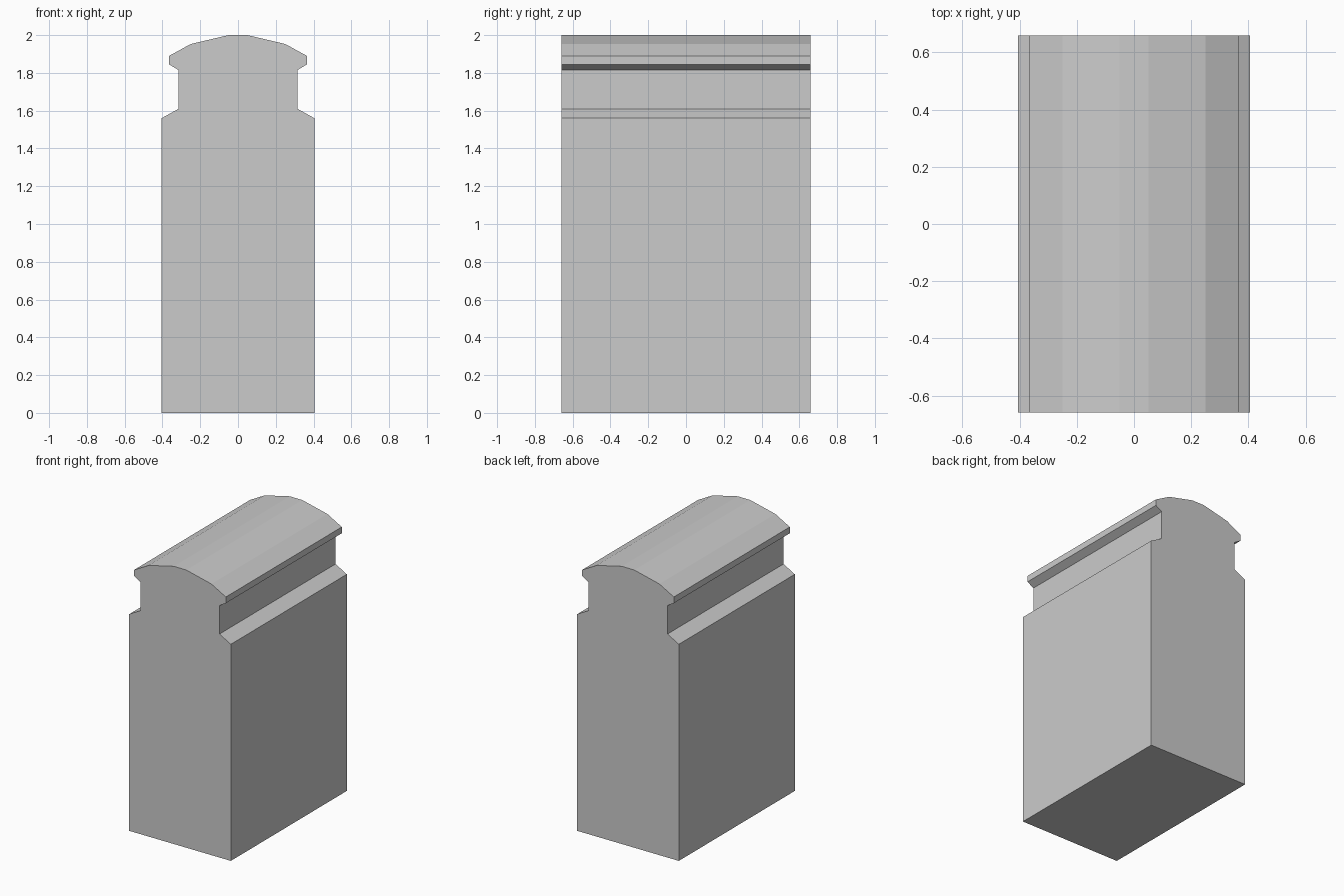
import bpy, bmesh

if "Cube" in bpy.data.objects:
    bpy.data.objects.remove(bpy.data.objects["Cube"])

HALF_DEPTH = 0.66


def extrude_profile(name, half):
    """Mirror a right-hand (x, z) outline, listed bottom to top, and extrude it along y."""
    outline = half + [(-x, z) for x, z in reversed(half)]
    bm = bmesh.new()
    face = bm.faces.new([bm.verts.new((x, -HALF_DEPTH, z)) for x, z in outline])
    new = bmesh.ops.extrude_face_region(bm, geom=[face])["geom"]
    verts = [g for g in new if isinstance(g, bmesh.types.BMVert)]
    bmesh.ops.translate(bm, verts=verts, vec=(0, 2 * HALF_DEPTH, 0))
    bmesh.ops.recalc_face_normals(bm, faces=bm.faces)
    mesh = bpy.data.meshes.new(name)
    bm.to_mesh(mesh)
    bm.free()
    obj = bpy.data.objects.new(name, mesh)
    bpy.context.collection.objects.link(obj)
    return obj


# plain block courses
W = 0.405
extrude_profile("base_course", [(W, 0), (W, 0.26)])
extrude_profile("lower_body", [(W, 0.26), (W, 0.78)])
extrude_profile("upper_body", [(W, 0.78), (W, 1.30)])

# sloped shoulder narrowing into the neck
extrude_profile("shoulder", [(W, 1.30), (W, 1.56), (0.315, 1.61)])
extrude_profile("neck", [(0.315, 1.61), (0.315, 1.815)])

# overhanging faceted, curved cap
extrude_profile("cap", [(0.315, 1.815), (0.365, 1.845), (0.365, 1.89),
                        (0.25, 1.953), (0.05, 2.0)])
